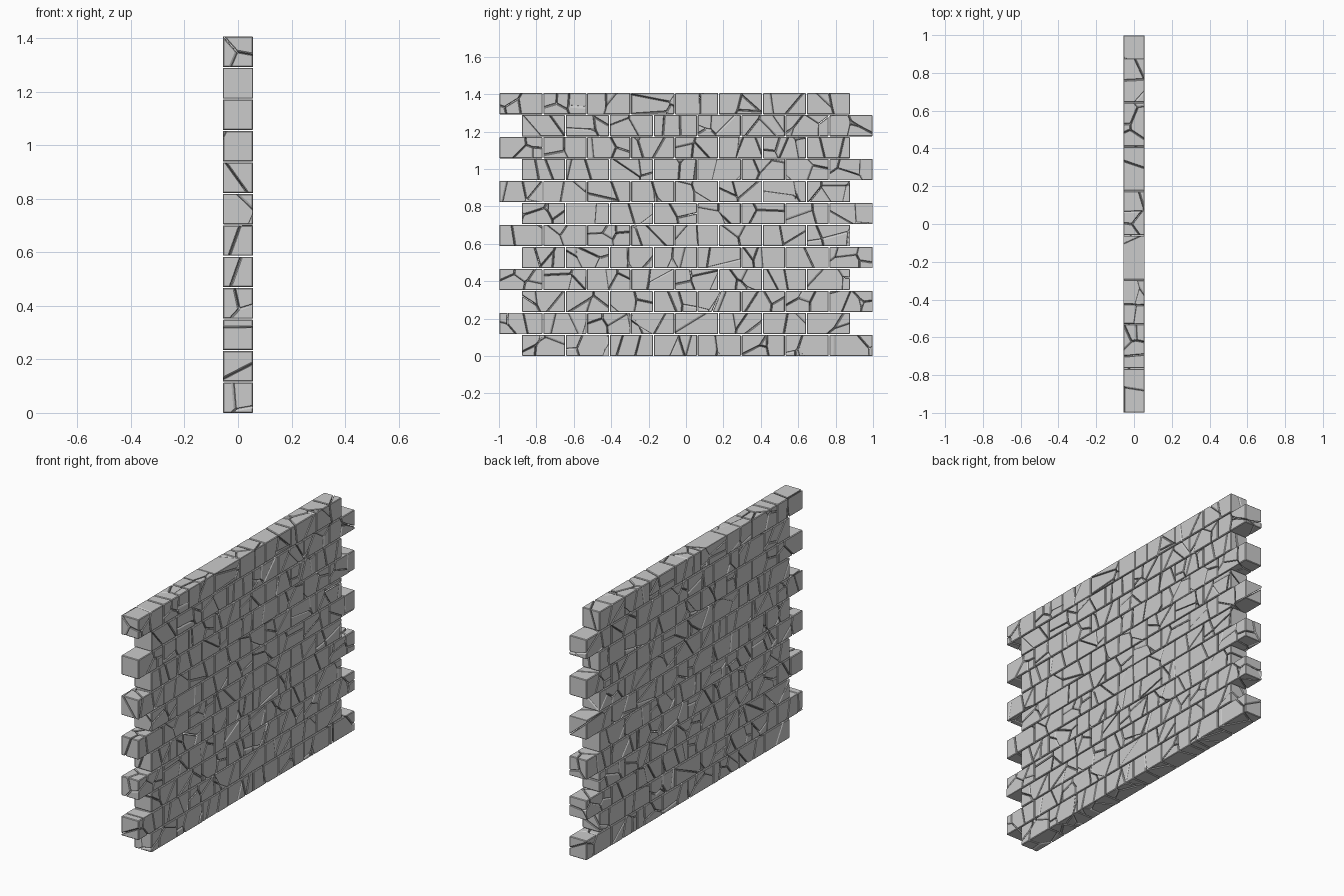
import bpy, bmesh, random
from mathutils import Vector

if "Cube" in bpy.data.objects:
    bpy.data.objects.remove(bpy.data.objects["Cube"])

random.seed(7)
ROWS, PER_ROW = 12, 8
PITCH_Z, PITCH_Y = 1.41 / ROWS, 1.879 / PER_ROW
HALF_X = 0.056
JOINT, CRACK, BEVEL = 0.004, 0.0035, 0.0035


def shard(size, center, seeds, i):
    """One convex fragment of a brick: the box cut by planes between seeds."""
    bm = bmesh.new()
    bmesh.ops.create_cube(bm, size=1)
    for v in bm.verts:
        v.co = Vector(a * b for a, b in zip(v.co, size)) + center
    for j, other in enumerate(seeds):
        if j == i:
            continue
        n = (other - seeds[i]).normalized()
        p = (other + seeds[i]) / 2 - n * CRACK / 2
        cut = bmesh.ops.bisect_plane(bm, geom=bm.verts[:] + bm.edges[:] + bm.faces[:],
                                     dist=1e-6, plane_co=p, plane_no=n, clear_outer=True)
        if not bm.verts:
            break
        bmesh.ops.holes_fill(bm, edges=[e for e in bm.edges if e.is_boundary], sides=0)
    if bm.faces:
        bmesh.ops.remove_doubles(bm, verts=bm.verts[:], dist=0.0015)
        bmesh.ops.recalc_face_normals(bm, faces=bm.faces[:])
        bmesh.ops.bevel(bm, geom=bm.edges[:], offset=BEVEL, offset_type='OFFSET',
                        segments=1, profile=0.5, affect='EDGES', clamp_overlap=True)
    return bm


def add_brick(verts, faces, center, size):
    """Break a brick into random fragments and collect their geometry."""
    seeds = [center + Vector(random.uniform(-0.5, 0.5) * s for s in size)
             for _ in range(random.choice((4, 5, 5, 6, 7)))]
    for i in range(len(seeds)):
        bm = shard(size, center, seeds, i)
        bm.verts.index_update()
        base = len(verts)
        verts += [v.co.copy() for v in bm.verts]
        faces += [[base + v.index for v in f.verts] for f in bm.faces]
        bm.free()


# Staggered courses of cracked bricks
for r in range(ROWS):
    verts, faces = [], []
    start = -0.879 if r % 2 == 0 else -1.0
    for k in range(PER_ROW):
        c = Vector((0, start + (k + 0.5) * PITCH_Y, (r + 0.5) * PITCH_Z))
        add_brick(verts, faces, c,
                  Vector((2 * HALF_X, PITCH_Y - JOINT, PITCH_Z - JOINT)))
    # settle the wall so it rests exactly on the ground
    for v in verts:
        v.z -= JOINT / 2
    mesh = bpy.data.meshes.new("brick_course_%d" % (r + 1))
    mesh.from_pydata(verts, [], faces)
    mesh.update()
    obj = bpy.data.objects.new(mesh.name, mesh)
    bpy.context.collection.objects.link(obj)
